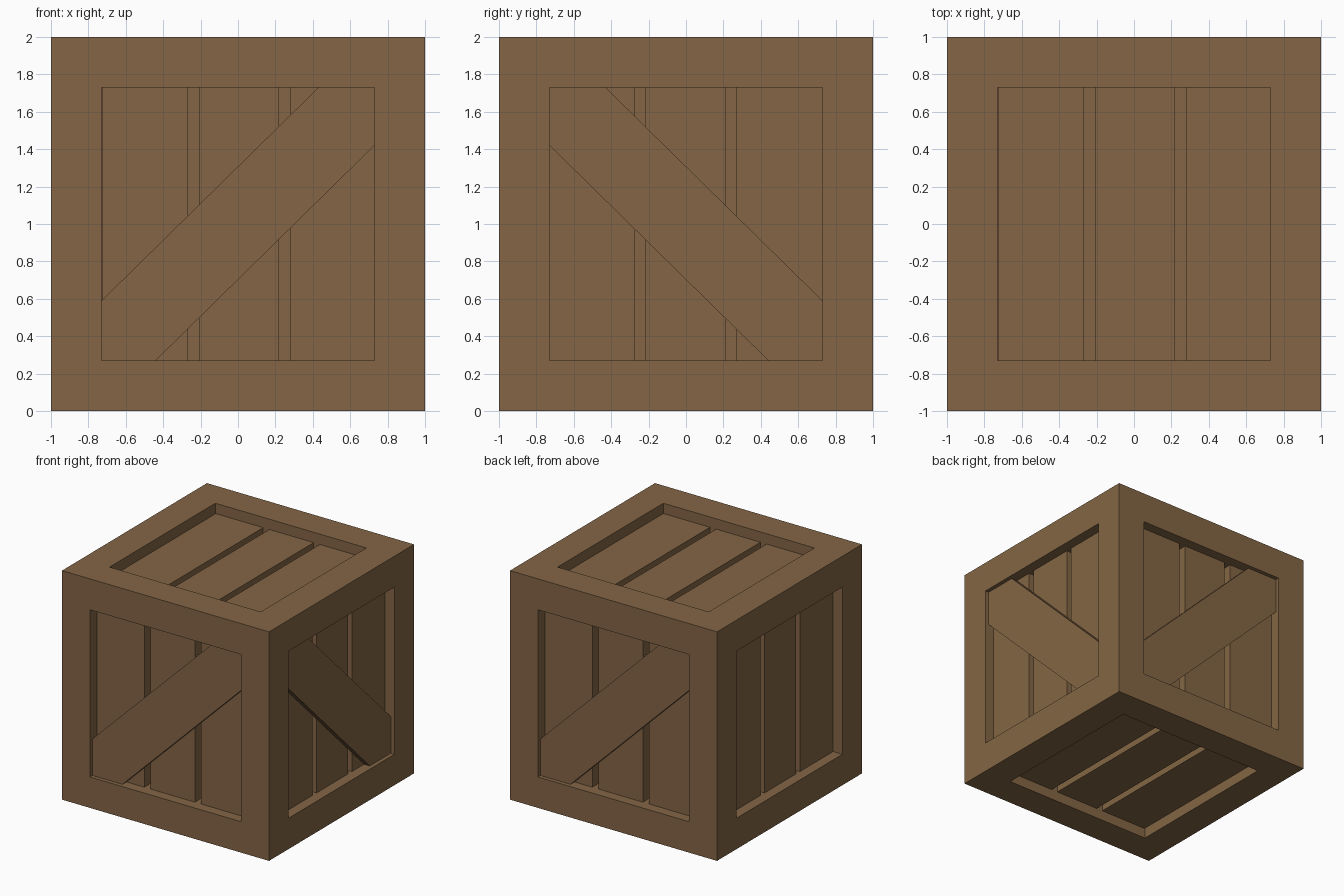
import bpy, bmesh
from math import pi
from mathutils import Matrix

if "Cube" in bpy.data.objects:
    bpy.data.objects.remove(bpy.data.objects["Cube"])

A = 0.73          # half width of each panel opening
FLOOR = 0.18      # depth of the recess behind the planks
PLANK = 0.09      # depth of the plank faces
BRACE = 0.035     # depth of the brace faces

wood = bpy.data.materials.new("wood")
wood.diffuse_color = (0.23, 0.131, 0.059, 1)
wood.use_nodes = True
wood.node_tree.nodes["Principled BSDF"].inputs["Base Color"].default_value = wood.diffuse_color


def finish(name, bm):
    bmesh.ops.recalc_face_normals(bm, faces=bm.faces)
    mesh = bpy.data.meshes.new(name)
    bm.to_mesh(mesh)
    bm.free()
    mesh.materials.append(wood)
    obj = bpy.data.objects.new(name, mesh)
    bpy.context.collection.objects.link(obj)


def slab(name, outline, near, far, turn):
    """Extrude a front-face outline between two depths, then turn it to its side."""
    bm = bmesh.new()
    face = bm.faces.new([bm.verts.new((u, near - 1, v)) for u, v in outline])
    ext = bmesh.ops.extrude_face_region(bm, geom=[face])
    verts = [g for g in ext["geom"] if isinstance(g, bmesh.types.BMVert)]
    bmesh.ops.translate(bm, verts=verts, vec=(0, far - near, 0))
    # the extrude removes nothing in bmesh.ops, so the near face stays as the cap
    bm.transform(Matrix.Translation((0, 0, 1)) @ turn)
    finish(name, bm)


# Frame: a cube with a square recess in every side
bm = bmesh.new()
bmesh.ops.create_cube(bm, size=2, matrix=Matrix.Translation((0, 0, 1)))
sides = bm.faces[:]
bmesh.ops.inset_individual(bm, faces=sides, thickness=1 - A, use_even_offset=True)
for f in sides:
    n = f.normal.copy()
    new = bmesh.ops.extrude_discrete_faces(bm, faces=[f])["faces"][0]
    bmesh.ops.translate(bm, verts=new.verts[:], vec=-n * FLOOR)
finish("crate_frame", bm)

# Panels: three planks per side, diagonal brace on front, right and back
turns = {
    "front": Matrix.Rotation(0, 4, "Z"),
    "right": Matrix.Rotation(pi / 2, 4, "Z"),
    "back": Matrix.Rotation(pi, 4, "Z"),
    "left": Matrix.Rotation(-pi / 2, 4, "Z"),
    "top": Matrix.Rotation(-pi / 2, 4, "X"),
    "bottom": Matrix.Rotation(pi / 2, 4, "X"),
}
wide_gaps = [(-A + 0.004, -0.268), (-0.208, 0.22), (0.28, A)]
narrow_gaps = [(-A, -0.272), (-0.217, 0.215), (0.27, A)]
brace = [(-A, -A), (-0.44, -A), (A, 0.42), (A, A), (0.43, A), (-A, -0.41)]

for side, turn in turns.items():
    planks = narrow_gaps if side in ("right", "left") else wide_gaps
    for i, (u0, u1) in enumerate(planks):
        slab(f"{side}_plank_{i + 1}", [(u0, -A), (u1, -A), (u1, A), (u0, A)],
             PLANK, FLOOR, turn)
    if side in ("front", "right", "back"):
        flip = -1 if side == "right" else 1
        slab(f"{side}_brace", [(flip * u, v) for u, v in brace], BRACE, PLANK, turn)
